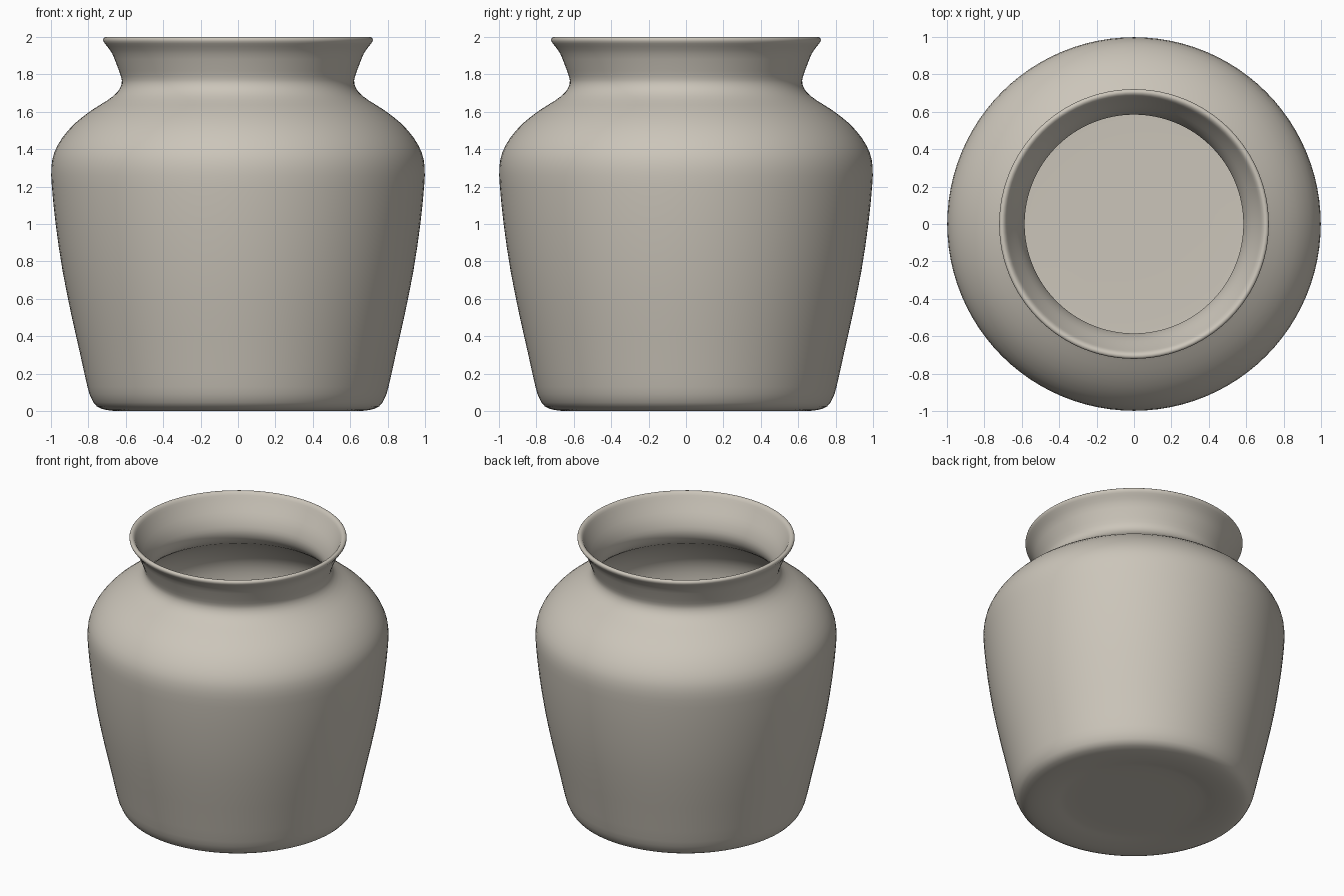
import bpy, bmesh, math
from mathutils import Vector

if "Cube" in bpy.data.objects:
    bpy.data.objects.remove(bpy.data.objects["Cube"])

SEGMENTS = 96

# Half outline: underside, outer wall, rim, then inner wall and floor (radius, height)
outline = [
    (0.0, 0.018), (0.25, 0.018), (0.45, 0.017), (0.52, 0.008), (0.62, 0.0), (0.70, 0.005),
    (0.755, 0.025), (0.785, 0.07), (0.805, 0.13), (0.845, 0.31), (0.89, 0.51),
    (0.938, 0.75), (0.975, 1.0), (0.995, 1.2), (0.998, 1.30), (0.983, 1.38),
    (0.94, 1.46), (0.87, 1.54), (0.78, 1.61), (0.70, 1.66), (0.645, 1.705),
    (0.622, 1.75), (0.626, 1.79), (0.648, 1.85), (0.672, 1.91), (0.70, 1.95),
    (0.719, 1.975), (0.719, 1.993), (0.705, 2.0), (0.688, 1.99), (0.672, 1.96),
    (0.645, 1.91), (0.612, 1.85), (0.59, 1.79), (0.585, 1.74), (0.605, 1.685),
    (0.66, 1.635), (0.75, 1.58), (0.84, 1.51), (0.91, 1.43), (0.945, 1.36),
    (0.958, 1.28), (0.952, 1.18), (0.932, 1.0), (0.895, 0.75), (0.845, 0.5),
    (0.80, 0.3), (0.765, 0.14), (0.735, 0.08), (0.67, 0.055), (0.4, 0.05), (0.0, 0.05),
]


def smooth_curve(points, steps=2):
    """Catmull-Rom interpolation through the outline."""
    p = [Vector(q) for q in points]
    p = [p[0]] + p + [p[-1]]
    result = []
    for i in range(1, len(p) - 2):
        a, b, c, d = p[i - 1:i + 3]
        for s in range(steps):
            t = s / steps
            result.append(0.5 * (2 * b + (c - a) * t + (2 * a - 5 * b + 4 * c - d) * t * t
                                 + (3 * b - a - 3 * c + d) * t ** 3))
    return result + [p[-1]]


# Turn the outline around the vertical axis
profile = smooth_curve(outline)
bm = bmesh.new()
rings = []
for r, z in profile:
    if r < 1e-4:
        rings.append([bm.verts.new((0, 0, z))])
    else:
        rings.append([bm.verts.new((r * math.cos(2 * math.pi * k / SEGMENTS),
                                    r * math.sin(2 * math.pi * k / SEGMENTS), z))
                      for k in range(SEGMENTS)])
for low, high in zip(rings, rings[1:]):
    for k in range(SEGMENTS):
        n = (k + 1) % SEGMENTS
        if len(low) == 1:
            bm.faces.new((low[0], high[n], high[k]))
        elif len(high) == 1:
            bm.faces.new((low[k], low[n], high[0]))
        else:
            bm.faces.new((low[k], low[n], high[n], high[k]))
bmesh.ops.recalc_face_normals(bm, faces=bm.faces[:])
for f in bm.faces:
    f.smooth = True

# Hollow jar body
mesh = bpy.data.meshes.new("jar")
bm.to_mesh(mesh)
bm.free()
jar = bpy.data.objects.new("jar", mesh)
bpy.context.collection.objects.link(jar)

# Warm grey clay
clay = bpy.data.materials.new("warm grey clay")
clay.diffuse_color = (0.60, 0.56, 0.49, 1)
clay.use_nodes = True
clay.node_tree.nodes["Principled BSDF"].inputs["Base Color"].default_value = clay.diffuse_color
mesh.materials.append(clay)
